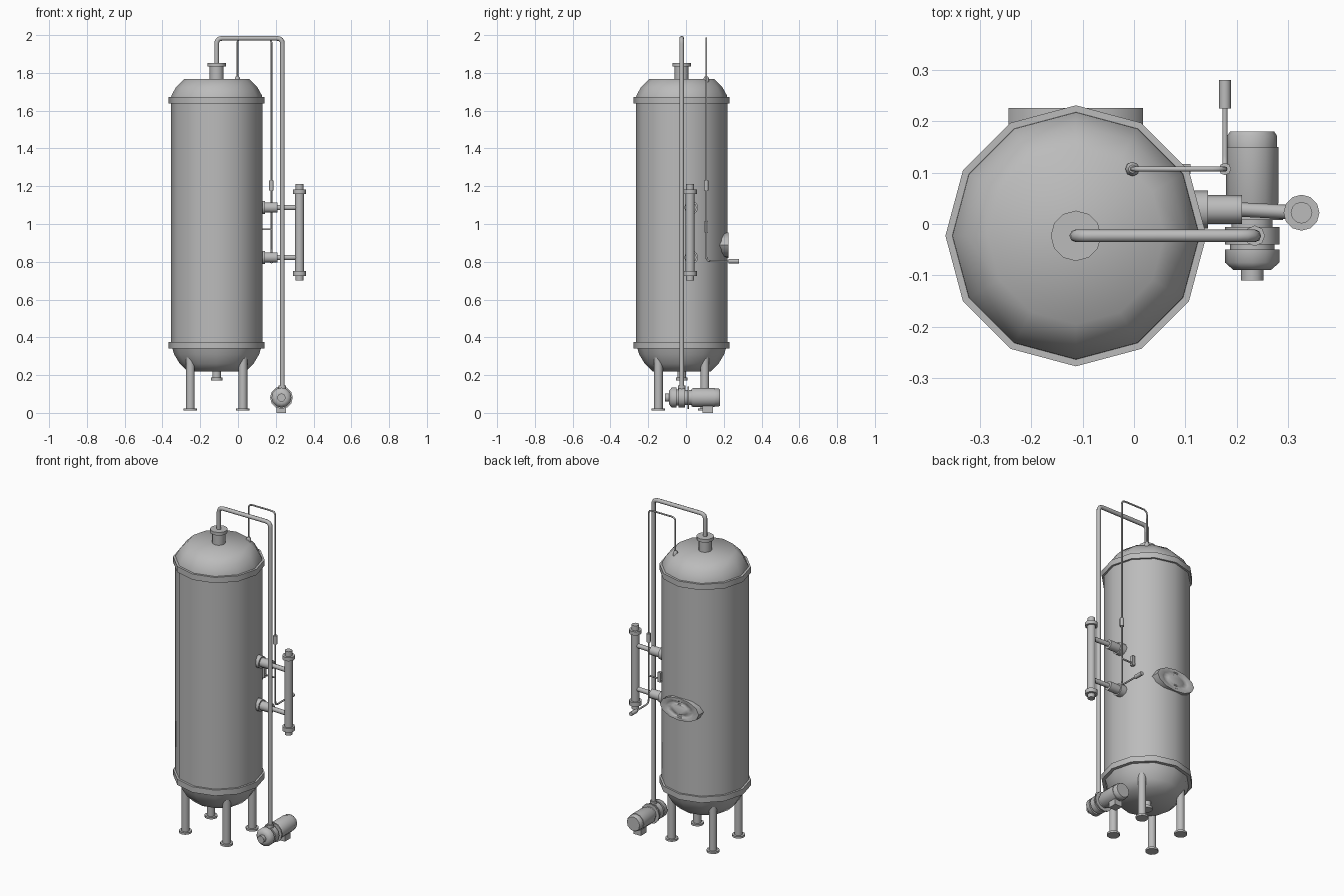
import bpy, bmesh, math
from mathutils import Vector, Matrix

cube = bpy.data.objects.get("Cube")
if cube:
    bpy.data.objects.remove(cube, do_unlink=True)

steel = bpy.data.materials.new("grey_steel")
steel.use_nodes = True
GREY = (0.5, 0.5, 0.5, 1)
steel.diffuse_color = GREY
steel.node_tree.nodes["Principled BSDF"].inputs["Base Color"].default_value = GREY

parts = []
ROT = {
    "z": Matrix.Identity(3),
    "x": Matrix(((0, 0, 1), (1, 0, 0), (0, 1, 0))),
    "y": Matrix(((1, 0, 0), (0, 0, 1), (0, 1, 0))),
}


def add_mesh(name, bm):
    bmesh.ops.recalc_face_normals(bm, faces=bm.faces)
    mesh = bpy.data.meshes.new(name)
    bm.to_mesh(mesh)
    bm.free()
    mesh.materials.append(steel)
    obj = bpy.data.objects.new(name, mesh)
    bpy.context.collection.objects.link(obj)
    parts.append(obj)
    return obj


def lathe(name, center, profile, axis="z", sides=12, squash=1):
    """Spin (radius, offset) pairs around an axis through center."""
    bm = bmesh.new()
    rings = []
    for r, t in profile:
        ring = []
        for i in range(sides):
            a = math.tau * i / sides
            p = Vector((r * math.cos(a), r * math.sin(a) * squash, t))
            ring.append(bm.verts.new(ROT[axis] @ p + Vector(center)))
        rings.append(ring)
    for a, b in zip(rings, rings[1:]):
        for i in range(sides):
            j = (i + 1) % sides
            bm.faces.new((a[i], a[j], b[j], b[i]))
    bm.faces.new(rings[0])
    bm.faces.new(rings[-1])
    return add_mesh(name, bm)


def box(name, center, size):
    bm = bmesh.new()
    bmesh.ops.create_cube(bm, size=1)
    bmesh.ops.scale(bm, vec=size, verts=bm.verts)
    bmesh.ops.translate(bm, vec=center, verts=bm.verts)
    return add_mesh(name, bm)


def pipe(name, points, radius, bend=0.03):
    """Round tube along a path with filleted corners."""
    pts = [Vector(p) for p in points]
    path = [pts[0]]
    for prev, p, nxt in zip(pts, pts[1:], pts[2:]):
        a = p + (prev - p).normalized() * bend
        b = p + (nxt - p).normalized() * bend
        for k in range(5):
            t = k / 4
            path.append(a * (1 - t) ** 2 + p * 2 * t * (1 - t) + b * t ** 2)
    path.append(pts[-1])
    curve = bpy.data.curves.new(name, "CURVE")
    curve.dimensions = "3D"
    curve.bevel_depth = radius
    curve.bevel_resolution = 2
    curve.use_fill_caps = True
    spline = curve.splines.new("POLY")
    spline.points.add(len(path) - 1)
    for sp, p in zip(spline.points, path):
        sp.co = (*p, 1)
    obj = bpy.data.objects.new(name, curve)
    bpy.context.collection.objects.link(obj)
    curve.materials.append(steel)
    bpy.ops.object.select_all(action="DESELECT")
    obj.select_set(True)
    bpy.context.view_layer.objects.active = obj
    bpy.ops.object.convert(target="MESH")
    parts.append(bpy.context.view_layer.objects.active)


CX, CY = -0.113, -0.023
TANK = (CX, CY, 0)

# Tank shell, domes and rims
lathe("tank_body", TANK, [(0.242, 0.35), (0.242, 1.66)])
lathe("top_dome", TANK, [(0.242, 1.66), (0.24, 1.68), (0.215, 1.725), (0.172, 1.768)])
lathe("bottom_dome", TANK, [(0.155, 0.22), (0.195, 0.26), (0.225, 0.31), (0.24, 0.36)])
for name, z in (("lower_rim", 0.341), ("upper_rim", 1.638)):
    lathe(name, TANK, [(0.254, z), (0.254, z + 0.035)])

# Top and bottom nozzles
lathe("top_nozzle", TANK, [(0.037, 1.75), (0.037, 1.833), (0.049, 1.833), (0.049, 1.852)])
lathe("drain_nozzle", TANK,
      [(0.031, 0.172), (0.031, 0.188), (0.023, 0.188), (0.023, 0.24)])

# Legs with foot pads
for sx, side in ((-1, "right"), (1, "left")):
    for sy, end in ((-1, "front"), (1, "back")):
        lathe(f"{end}_{side}_leg", (CX + sx * 0.139, CY + sy * 0.123, 0),
              [(0.036, 0.012), (0.036, 0.024), (0.023, 0.024), (0.023, 0.33)])

# Oval manhole on the back
lathe("manhole", (CX, 0, 0.888),
      [(0.131, 0.15), (0.131, 0.226), (0.098, 0.226), (0.09, 0.221),
       (0.064, 0.221), (0.056, 0.226)], axis="y", squash=0.52)

# Large riser pipe from pump to top nozzle
PX = 0.235
pipe("riser_pipe", [(CX, CY, 1.84), (CX, CY, 1.983), (PX, CY, 1.983), (PX, CY, 0.1)], 0.0125)
lathe("riser_joint", (PX, CY, 0), [(0.02, 0.1), (0.02, 0.145)], sides=8)

# Thin sensing line with its couplings and bracket
TX, TY = 0.177, 0.107
pipe("thin_line", [(-0.003, TY, 1.75), (-0.003, TY, 1.983), (TX, TY, 1.983),
                   (TX, TY, 0.803), (TX, 0.24, 0.803)], 0.005, bend=0.025)
lathe("line_socket", (-0.003, TY, 0), [(0.014, 1.74), (0.014, 1.772), (0.008, 1.782)], sides=8)
lathe("line_coupling", (TX, TY, 0), [(0.012, 1.178), (0.012, 1.23)], sides=8)
lathe("line_end", (TX, 0, 0.803), [(0.012, 0.225), (0.012, 0.28)], axis="y", sides=8)
pipe("line_bracket", [(0.08, TY, 0.972), (TX, TY, 0.972)], 0.005)
box("bracket_plate", (0.1, TY, 0.985), (0.02, 0.02, 0.06))

# Level gauge
GX, GY = 0.326, 0.022
lathe("level_gauge", (GX, GY, 0),
      [(0.021, 0.7), (0.021, 0.725), (0.035, 0.725), (0.035, 0.75), (0.024, 0.75),
       (0.024, 1.16), (0.035, 1.16), (0.035, 1.182), (0.021, 1.182), (0.021, 1.212)])
for name, z in (("lower", 0.823), ("upper", 1.087)):
    lathe(f"{name}_gauge_fitting", (0, 0.028, z),
          [(0.037, 0.09), (0.037, 0.144), (0.028, 0.144), (0.028, 0.21)], axis="x", sides=10)
    pipe(f"{name}_gauge_pipe", [(0.19, 0.029, z), (GX, GY, z)], 0.014)

# Pump and motor
PUMP = (0.23, 0, 0.081)
lathe("pump_head", PUMP,
      [(0.022, -0.11), (0.022, -0.09), (0.036, -0.09), (0.053, -0.075), (0.053, -0.05),
       (0.043, -0.05), (0.043, -0.04), (0.053, -0.04), (0.053, -0.006),
       (0.04, -0.006), (0.04, 0.06)], axis="y")
lathe("pump_flange", PUMP, [(0.06, 0.008), (0.06, 0.016)], axis="y")
lathe("motor", PUMP,
      [(0.045, 0.028), (0.051, 0.04), (0.051, 0.15), (0.048, 0.15),
       (0.048, 0.172), (0.043, 0.18)], axis="y")
box("motor_foot", (0.23, 0.115, 0.02), (0.05, 0.055, 0.04))

# Smooth the round surfaces, keep hard edges
bpy.ops.object.select_all(action="DESELECT")
for obj in parts:
    obj.select_set(True)
bpy.context.view_layer.objects.active = parts[0]
bpy.ops.object.shade_smooth_by_angle(angle=math.radians(50))
